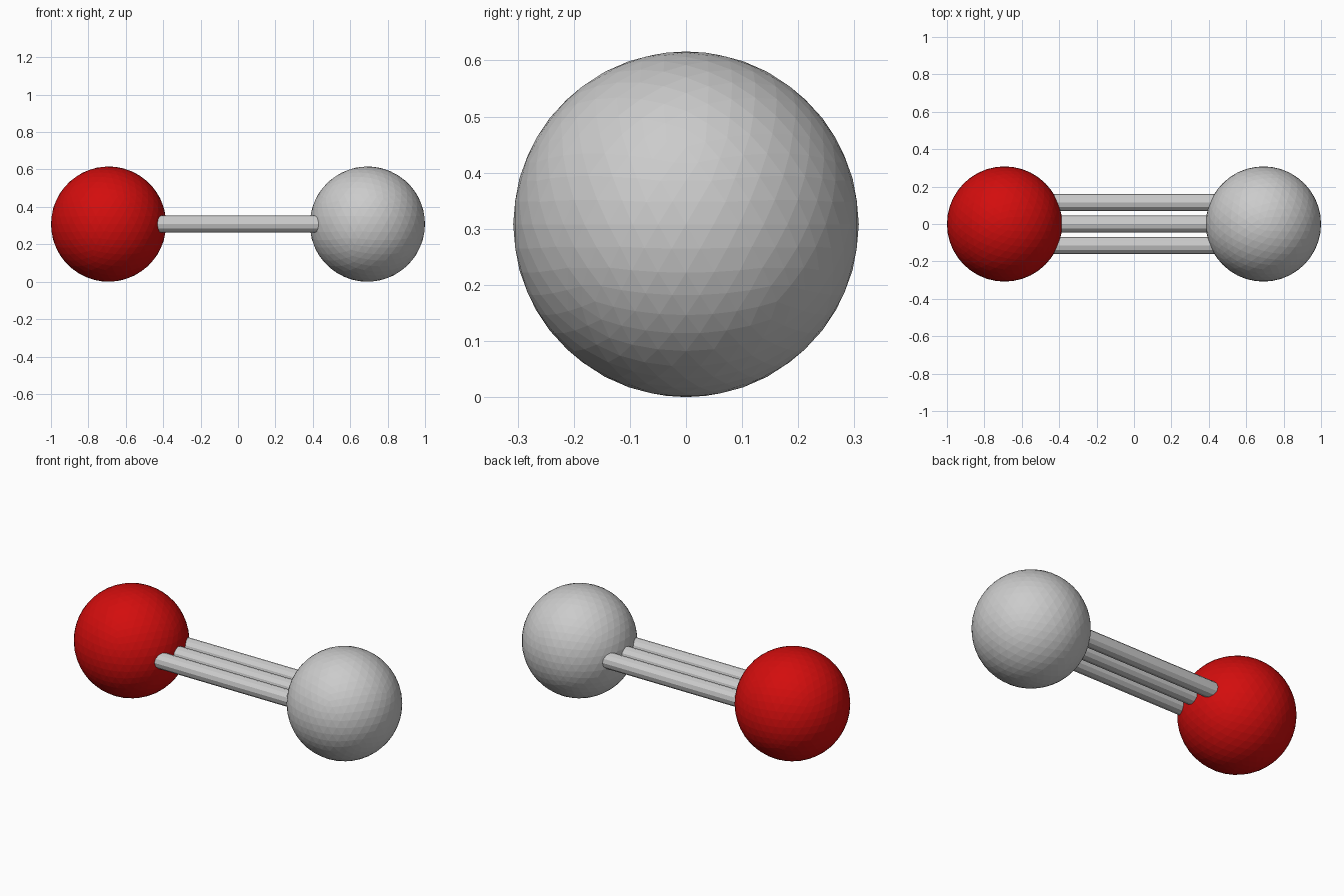
import bpy
import math

if "Cube" in bpy.data.objects:
    bpy.data.objects.remove(bpy.data.objects["Cube"], do_unlink=True)

BALL_R, BALL_X = 0.308, 0.692
ROD_R, ROD_GAP = 0.046, 0.115


def material(name, rgb):
    mat = bpy.data.materials.new(name)
    mat.use_nodes = True
    colour = (*rgb, 1)
    mat.diffuse_color = colour
    mat.node_tree.nodes["Principled BSDF"].inputs["Base Color"].default_value = colour
    return mat


grey = material("light grey", (0.6, 0.6, 0.6))
red = material("red", (0.65, 0.004, 0.004))


def finish(name, mat):
    obj = bpy.context.object
    obj.name = name
    obj.data.materials.append(mat)


# Faceted balls at each end
for name, x, mat in (("red_ball", -BALL_X, red), ("grey_ball", BALL_X, grey)):
    bpy.ops.mesh.primitive_ico_sphere_add(subdivisions=4, radius=BALL_R, location=(x, 0, BALL_R))
    finish(name, mat)

# Three parallel rods joining the ball centres
for name, side in (("front_rod", -1), ("middle_rod", 0), ("back_rod", 1)):
    bpy.ops.mesh.primitive_cylinder_add(vertices=12, radius=ROD_R, depth=2 * BALL_X,
                                        location=(0, side * ROD_GAP, BALL_R),
                                        rotation=(0, math.pi / 2, 0))
    finish(name, grey)
